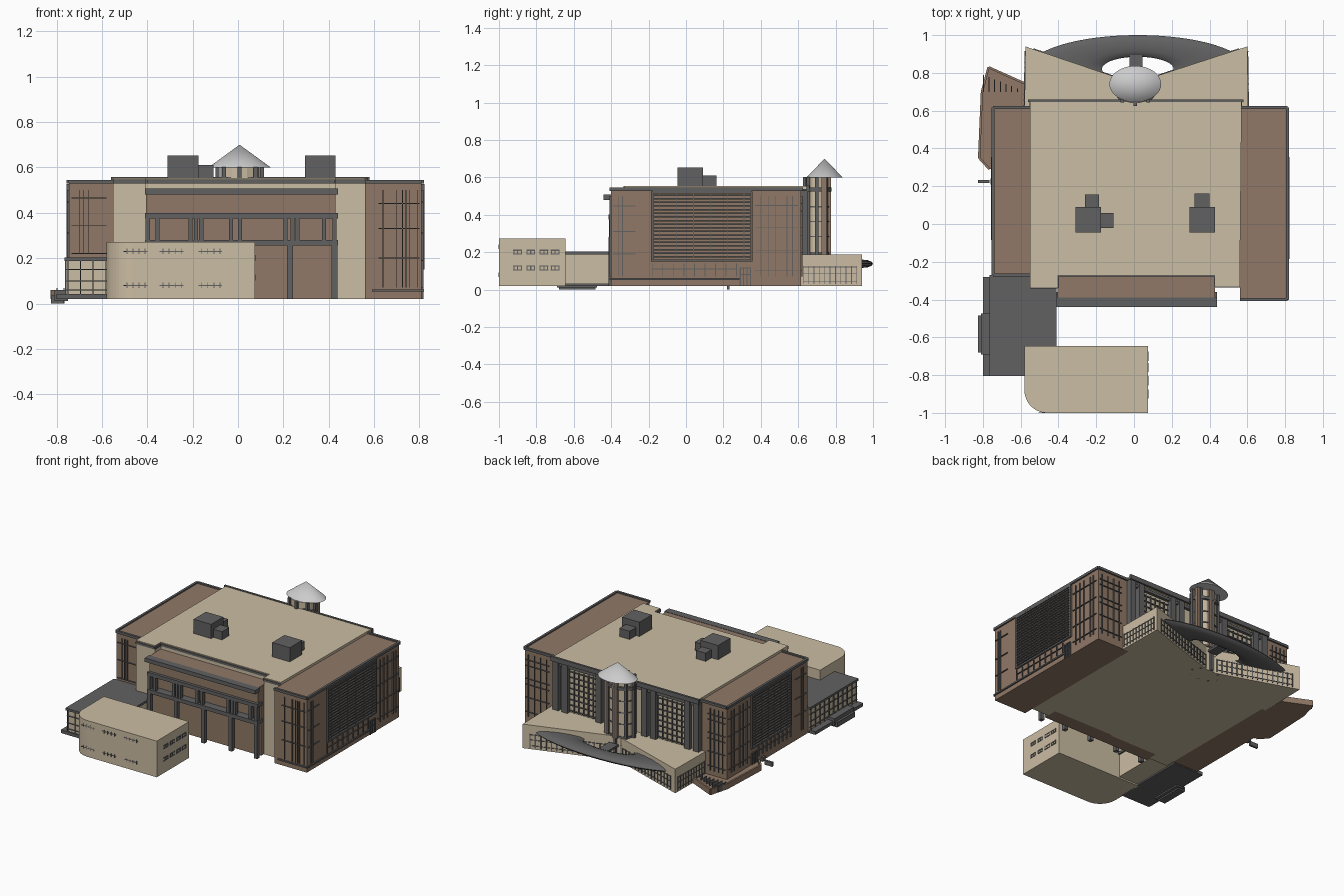
import bpy, bmesh, math

if "Cube" in bpy.data.objects:
    bpy.data.objects.remove(bpy.data.objects["Cube"])

def mat(name, c):
    m = bpy.data.materials.new(name)
    m.diffuse_color = (*c, 1)
    m.use_nodes = True
    m.node_tree.nodes["Principled BSDF"].inputs["Base Color"].default_value = m.diffuse_color
    return m

TAN = mat("tan_render", (0.60, 0.51, 0.37))
BROWN = mat("brown_brick", (0.28, 0.19, 0.135))
DARK = mat("dark_metal", (0.12, 0.12, 0.12))

def finish(name, bm, m):
    bmesh.ops.recalc_face_normals(bm, faces=bm.faces)
    me = bpy.data.meshes.new(name)
    bm.to_mesh(me)
    bm.free()
    ob = bpy.data.objects.new(name, me)
    bpy.context.collection.objects.link(ob)
    if m:
        me.materials.append(m)
    return ob

def prism(name, pts, z0, z1, m):
    bm = bmesh.new()
    f = bm.faces.new([bm.verts.new((x, y, z0)) for x, y in pts])
    g = bmesh.ops.extrude_face_region(bm, geom=[f])["geom"]
    for v in g:
        if isinstance(v, bmesh.types.BMVert):
            v.co.z = z1
    return finish(name, bm, m)

def boxes(name, items, m):
    """Each item is x0, x1, y0, y1, z0, z1."""
    bm = bmesh.new()
    for x0, x1, y0, y1, z0, z1 in items:
        vs = bmesh.ops.create_cube(bm, size=1)["verts"]
        for v in vs:
            v.co = (x1 if v.co.x > 0 else x0, y1 if v.co.y > 0 else y0, z1 if v.co.z > 0 else z0)
    return finish(name, bm, m)

def bars(axis, p, us, zs, u0, u1, z0, z1, w=0.003, d=0.006):
    """Window bars on a wall at x=p or y=p: verticals at us, horizontals at zs."""
    rects = [(u - w, u + w, z0, z1) for u in us] + [(u0, u1, z - w, z + w) for z in zs]
    if axis == 'x':
        return [(p - d, p + d, a, b, c, e) for a, b, c, e in rects]
    return [(a, b, p - d, p + d, c, e) for a, b, c, e in rects]

def span(a, b, n):
    return [a + (b - a) * i / (n - 1) for i in range(n)]

def beam_bm(bm, a, b, z0, z1, t):
    """Upright panel of thickness t along plan line a-b."""
    dx, dy = b[0] - a[0], b[1] - a[1]
    l = math.hypot(dx, dy)
    n = (-dy / l * t, dx / l * t)
    q = [(a[0] + n[0], a[1] + n[1]), (b[0] + n[0], b[1] + n[1]),
         (b[0] - n[0], b[1] - n[1]), (a[0] - n[0], a[1] - n[1])]
    lo = [bm.verts.new((*c, z0)) for c in q]
    hi = [bm.verts.new((*c, z1)) for c in q]
    bm.faces.new(lo)
    bm.faces.new(hi)
    for i in range(4):
        j = (i + 1) % 4
        bm.faces.new((lo[i], lo[j], hi[j], hi[i]))

def path_trim(name, pts, z0, z1, t, m):
    bm = bmesh.new()
    for a, b in zip(pts, pts[1:]):
        beam_bm(bm, a, b, z0, z1, t)
    return finish(name, bm, m)

# Main hall, with front corner piers and roof slab
hall = [(-.55, .62), (-.55, -.335), (-.405, -.335), (-.405, -.27), (.43, -.27), (.43, -.33), (.56, -.33), (.56, .62)]
prism("main_hall", hall, .02, .545, TAN)
prism("roof_slab", [(-.55, .65)] + hall[1:-1] + [(.57, .65)], .535, .553, TAN)
path_trim("front_cornice", hall[1:7], .53, .546, .007, DARK)
boxes("rear_parapet", [(-.56, .58, .645, .66, .525, .557)], DARK)

# Side wings with cornices and base ledges
prism("left_wing", [(-.745, -.27), (-.55, -.27), (-.55, .615), (-.745, .615)], .02, .536, BROWN)
prism("right_wing", [(.56, -.4), (.81, -.4), (.81, .615), (.56, .615)], .02, .536, BROWN)
path_trim("left_cornice", [(-.55, -.27), (-.747, -.27), (-.747, .617), (-.55, .617)], .528, .545, .008, DARK)
path_trim("right_cornice", [(.56, .617), (.812, .617), (.812, -.4), (.56, -.4)], .528, .545, .008, DARK)
path_trim("right_base_ledge", [(.59, -.402), (.813, -.402), (.813, .29)], .052, .062, .006, DARK)

# Louvre screens and window bars on both wings
for name, x, ya, yb in (("right", .812, -.18, .35), ("left", -.747, -.08, .35)):
    boxes(name + "_louvre_screen",
          bars('x', x, [ya, yb], [.155, .52], ya, yb, .15, .525, .006, .010)
          + bars('x', x, [], span(.175, .505, 18), ya, yb, 0, 0, .004, .008)
          + bars('x', x, span(ya + .04, yb - .04, 6), [], 0, 0, .16, .515, .002, .004), DARK)
    b = []
    for zc in (.45, .33, .21, .1):
        b += bars('x', x, [], [zc], .37, .60, 0, 0, .002)
    b += bars('x', x, [.40, .44, .48, .54, .57], [], 0, 0, .07, .50, .002)
    y0 = -.39 if x > 0 else -.25
    b += bars('x', x, [y0 + .03, y0 + .05], [.447, .31, .19], y0, y0 + .12, .07, .50, .002)
    b += bars('x', x, span(.29, .345, 4), [.115, .08], .29, .345, .02, .115, .003)
    b += bars('x', x, span(ya, .27, 9), [.11], ya, .27, .07, .14, .002)
    boxes(name + "_side_windows", b, DARK)
b = bars('y', -.402, [.64, .70, .725, .74, .755, .79], [.44, .33, .20], .62, .80, .07, .50, .002)
b += bars('y', -.272, [-.70, -.68, -.66], [.465, .345, .22], -.735, -.58, .22, .50, .002)
for xa, xb in ((-.735, -.60), (.62, .80)):
    b += bars('y', .617, span(xa + .02, xb - .02, 4), [.46, .42, .33, .29, .2, .1], xa, xb, .07, .50, .002)
boxes("wing_end_windows", b, DARK)

# Entrance portico: brick wall, beams and posts
boxes("portico_wall", [(-.405, .43, -.36, -.26, .02, .505), (-.405, .43, -.395, -.3, .39, .505)], BROWN)
boxes("portico_beams", [(-.41, .44, -.44, -.39, .48, .507), (-.41, .44, -.415, -.36, .375, .40),
                        (-.41, .44, -.415, -.36, .255, .281)], DARK)
boxes("portico_lower_posts", [(x - .013, x + .013, -.415, -.388, .02, .256) for x in (-.395, -.19, .02, .23, .425)], DARK)
boxes("portico_upper_posts", [(x - .009, x + .009, -.412, -.385, .28, .376)
      for x in (-.398, -.355, -.21, -.185, -.162, -.03, .008, .21, .24, .262, .38, .425)], DARK)

# Front annex with one rounded corner
arc = [(-.46 - .12 * math.sin(t), -.88 - .12 * math.cos(t)) for t in span(0, math.pi / 2, 12)]
prism("annex", arc + [(-.58, -.645), (.075, -.645), (.075, -1)], .02, .272, TAN)
b = []
for z in (.23, .08):
    for x in (-.43, -.27, -.10):
        b += bars('y', -1, span(x - .06, x + .02, 4), [z], x - .075, x + .03, z - .012, z + .012, .002, .0015)
for z in (.20, .115):
    for y in (-.90, -.83, -.76, -.70):
        b += bars('x', .075, [y - .02, y, y + .02], [z - .01, z + .01], y - .024, y + .024, z - .012, z + .012, .003, .003)
boxes("annex_windows", b, DARK)

# Glazed link between annex and hall, with flat roof and steps
boxes("link_walls", [(-.755, -.42, -.645, -.27, .03, .19), (-.755, -.57, -.795, -.6, .03, .19)], TAN)
boxes("link_roof", [(-.765, -.41, -.645, -.271, .188, .203), (-.765, -.578, -.805, -.645, .188, .203)], DARK)
boxes("link_glazing", bars('y', -.796, span(-.75, -.585, 4), [.06, .10, .15], -.755, -.58, .03, .19, .002)
      + bars('x', -.756, span(-.79, -.29, 11), [.06, .10, .15], -.795, -.28, .03, .19, .002), DARK)
boxes("link_landing", [(-.80, -.57, -.805, -.28, .02, .042), (-.81, -.75, -.69, -.475, .01, .06),
                       (-.825, -.77, -.68, -.485, 0, .035)], DARK)
boxes("side_step", [(-.825, -.765, .218, .232, 0, .03), (-.76, -.745, .21, .24, .02, .05)], DARK)

# Low rear block with a V-shaped front
rear = [(-.58, .60), (-.575, .94), (0, .745), (.60, .94), (.605, .60)]
prism("rear_block", rear, .02, .187, TAN)
bm = bmesh.new()
for (x0, y0), (x1, y1), n in ((rear[1], rear[2], 16), (rear[3], rear[2], 16), (rear[3], rear[4], 11), (rear[1], rear[0], 11)):
    P = lambda t: (x0 + (x1 - x0) * t, y0 + (y1 - y0) * t)
    for t in span(.08, .92, n):
        beam_bm(bm, P(t - .006), P(t + .006), .03, .125, .005)
    for z in (.045, .085, .12):
        beam_bm(bm, P(.08), P(.92), z - .002, z + .002, .004)
finish("rear_block_windows", bm, DARK)

# Curved entrance canopy: flattened elliptical ring
bm = bmesh.new()
N, S = 64, 12
ring = []
for i in range(N):
    t = 2 * math.pi * i / N
    row = []
    for j in range(S):
        s = 2 * math.pi * j / S
        k = (1 + math.cos(s)) / 2
        a, r = .19 + .39 * k, .065 + .115 * k
        row.append(bm.verts.new((.02 + a * math.cos(t), .82 + r * math.sin(t), .138 + .022 * math.sin(s))))
    ring.append(row)
for i in range(N):
    for j in range(S):
        p, q = ring[i], ring[(i + 1) % N]
        bm.faces.new((p[j], q[j], q[(j + 1) % S], p[(j + 1) % S]))
canopy = finish("canopy", bm, DARK)
boxes("canopy_strut", [(-.025, .045, .78, .895, .135, .15)], DARK)

# Upper rear wall: piers and window grids
boxes("rear_piers", [(x - .022, x + .022, .61, .65, .186, .53) for x in (-.53, -.46, -.20, -.13, .15, .22, .48, .55)]
      + [(-.55, .57, .61, .64, .495, .515)], DARK)
b = []
for xa, xb in ((-.44, -.22), (.24, .46)):
    b += bars('y', .622, span(xa, xb, 7), span(.20, .47, 8), xa, xb, .19, .48, .003)
boxes("rear_windows", b, DARK)

# Stair tower with posts, rings and cone roof
cx, cy = .007, .70
def ell(a, b, n=16, y=cy):
    return [(cx + a * math.cos(2 * math.pi * i / n), y + b * math.sin(2 * math.pi * i / n)) for i in range(n)]
prism("tower_core", ell(.085, .062), .02, .60, TAN)
for z0, z1 in ((.525, .545), (.44, .447), (.36, .367), (.28, .287), (.186, .2)):
    k = .105 if z0 > .5 else .09
    prism("tower_ring", ell(k, .077 if z0 > .5 else .067), z0, z1, DARK)
boxes("tower_posts", [(x - .009, x + .009, y - .009, y + .009, .02, .602) for x, y in ell(.098, .066, 8)], DARK)
boxes("tower_brick_pier", [(cx - .02, cx + .02, .74, .775, .186, .60), (cx + .06, cx + .098, .725, .75, .186, .60)], BROWN)
bm = bmesh.new()
bmesh.ops.create_cone(bm, cap_ends=True, segments=40, radius1=1, radius2=0, depth=1)
for v in bm.verts:
    v.co = (cx + v.co.x * .137, .741 + v.co.y * .096, .65 + v.co.z * .1)
cone = finish("tower_cone_roof", bm, None)

# Brick terrace at rear left with low walls
ter = [(-.58, .29), (-.765, .29), (-.82, .35), (-.805, .70), (-.77, .83), (-.58, .745)]
prism("terrace", ter, .02, .036, BROWN)
path_trim("terrace_wall", ter[1:], .02, .06, .006, BROWN)
boxes("terrace_steps", [(-.80 + .03 * i, -.795 + .03 * i, .70, .79 - .012 * i, .03, .068) for i in range(7)], DARK)

# Rooftop plant units
boxes("rooftop_units", [(-.31, -.175, -.045, .09, .55, .652), (-.175, -.108, -.022, .058, .55, .61), (-.26, -.185, .09, .155, .55, .61),
                        (.295, .43, -.045, .09, .55, .652), (.32, .40, .09, .162, .55, .61)], DARK)

# Smooth shading on curved parts
bpy.ops.object.select_all(action='DESELECT')
for ob in (canopy, cone):
    ob.select_set(True)
bpy.context.view_layer.objects.active = canopy
bpy.ops.object.shade_smooth_by_angle(angle=math.radians(40))
